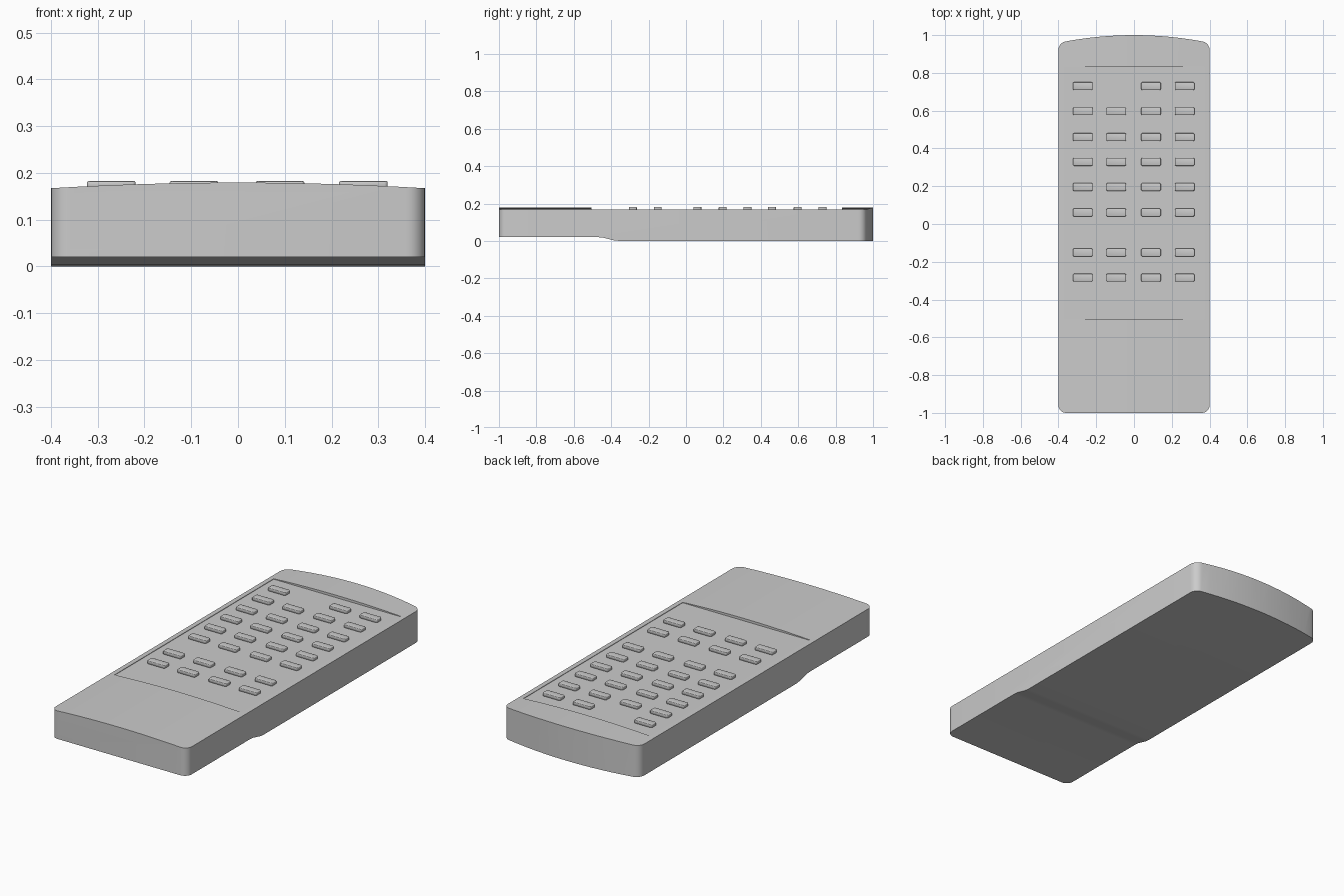
import bpy
import bmesh
import math

cube = bpy.data.objects.get("Cube")
if cube:
    bpy.data.objects.remove(cube, do_unlink=True)

grey = bpy.data.materials.new("plain grey")
grey.use_nodes = True
GREY = (0.6, 0.6, 0.6, 1)
grey.diffuse_color = GREY
grey.node_tree.nodes["Principled BSDF"].inputs["Base Color"].default_value = GREY


def finish(name, bm):
    bmesh.ops.recalc_face_normals(bm, faces=bm.faces)
    mesh = bpy.data.meshes.new(name)
    bm.to_mesh(mesh)
    bm.free()
    mesh.materials.append(grey)
    obj = bpy.data.objects.new(name, mesh)
    bpy.context.collection.objects.link(obj)
    return obj


def prism(name, points, axis, low, high):
    """Extrude a flat profile along one axis (0 = x, 1 = y, 2 = z)."""
    bm = bmesh.new()
    verts = []
    for p in points:
        co = list(p)
        co.insert(axis, low)
        verts.append(bm.verts.new(co))
    face = bm.faces.new(verts)
    new = bmesh.ops.extrude_face_region(bm, geom=[face])["geom"]
    shift = [0, 0, 0]
    shift[axis] = high - low
    bmesh.ops.translate(bm, vec=shift, verts=[v for v in new if isinstance(v, bmesh.types.BMVert)])
    return finish(name, bm)


def combine(target, cutter, operation):
    mod = target.modifiers.new(operation.lower(), "BOOLEAN")
    mod.operation = operation
    mod.solver = "EXACT"
    mod.object = cutter
    bpy.context.view_layer.objects.active = target
    bpy.ops.object.modifier_apply(modifier=mod.name)
    bpy.data.objects.remove(cutter, do_unlink=True)


def arc(cx, cy, r, start, end, steps=6):
    angles = [math.radians(start + (end - start) * i / steps) for i in range(steps + 1)]
    return [(cx + r * math.cos(a), cy + r * math.sin(a)) for a in angles]


# Body outline: rounded front corners and a bowed back end
right = arc(0.36, -0.96, 0.04, -90, 0) + arc(0.355, 0.922, 0.045, 0, 78)
right += [(x, 1 - 0.034 * (x / 0.364) ** 2) for x in (0.31, 0.25, 0.19, 0.13, 0.06)]
outline = right + [(0, 1)] + [(-x, y) for x, y in reversed(right)]
body = prism("body", outline, 2, -0.1, 0.3)

# Underside with a raised front step
side = [(-1.1, 0.02), (-0.47, 0.02), (-0.445, 0.018), (-0.385, 0.003),
        (-0.355, 0), (1.1, 0), (1.1, 0.25), (-1.1, 0.25)]
combine(body, prism("step_helper", side, 0, -0.5, 0.5), "INTERSECT")

# Gently crowned top
crown = [(x / 20, 0.179 - 0.012 * (x / 8) ** 2) for x in range(-9, 10)]
crown += [(0.45, -0.1), (-0.45, -0.1)]
combine(body, prism("crown_helper", crown, 1, -1.2, 1.2), "INTERSECT")

# Sunken flat keypad panel
panel = [(-0.373, -0.505), (0.373, -0.505), (0.373, 0.833), (-0.373, 0.833)]
combine(body, prism("panel_helper", panel, 2, 0.166, 0.3), "DIFFERENCE")

bpy.ops.object.select_all(action="DESELECT")
body.select_set(True)
bpy.context.view_layer.objects.active = body
bpy.ops.object.shade_smooth_by_angle(angle=math.radians(30))

# Rows of soft-edged buttons, with one gap in the back row
COLUMNS = (-0.271, -0.094, 0.09, 0.268)
ROWS = (0.73, 0.597, 0.46, 0.329, 0.196, 0.061, -0.151, -0.284)
for r, y in enumerate(ROWS):
    for c, x in enumerate(COLUMNS):
        if (r, c) == (0, 1):
            continue
        bm = bmesh.new()
        bmesh.ops.create_cube(bm, size=1)
        bmesh.ops.scale(bm, vec=(0.104, 0.042, 0.022), verts=bm.verts)
        bmesh.ops.translate(bm, vec=(x, y, 0.171), verts=bm.verts)
        upright = [e for e in bm.edges if abs(e.verts[0].co.z - e.verts[1].co.z) > 0.01]
        bmesh.ops.bevel(bm, geom=upright, offset=0.007, segments=3, profile=0.5, affect="EDGES")
        top = max(v.co.z for v in bm.verts)
        rim = [e for e in bm.edges if all(v.co.z > top - 0.001 for v in e.verts)]
        bmesh.ops.bevel(bm, geom=rim, offset=0.003, segments=2, profile=0.5, affect="EDGES")
        for f in bm.faces:
            f.smooth = True
        finish(f"button_row{r + 1}_column{c + 1}", bm)
